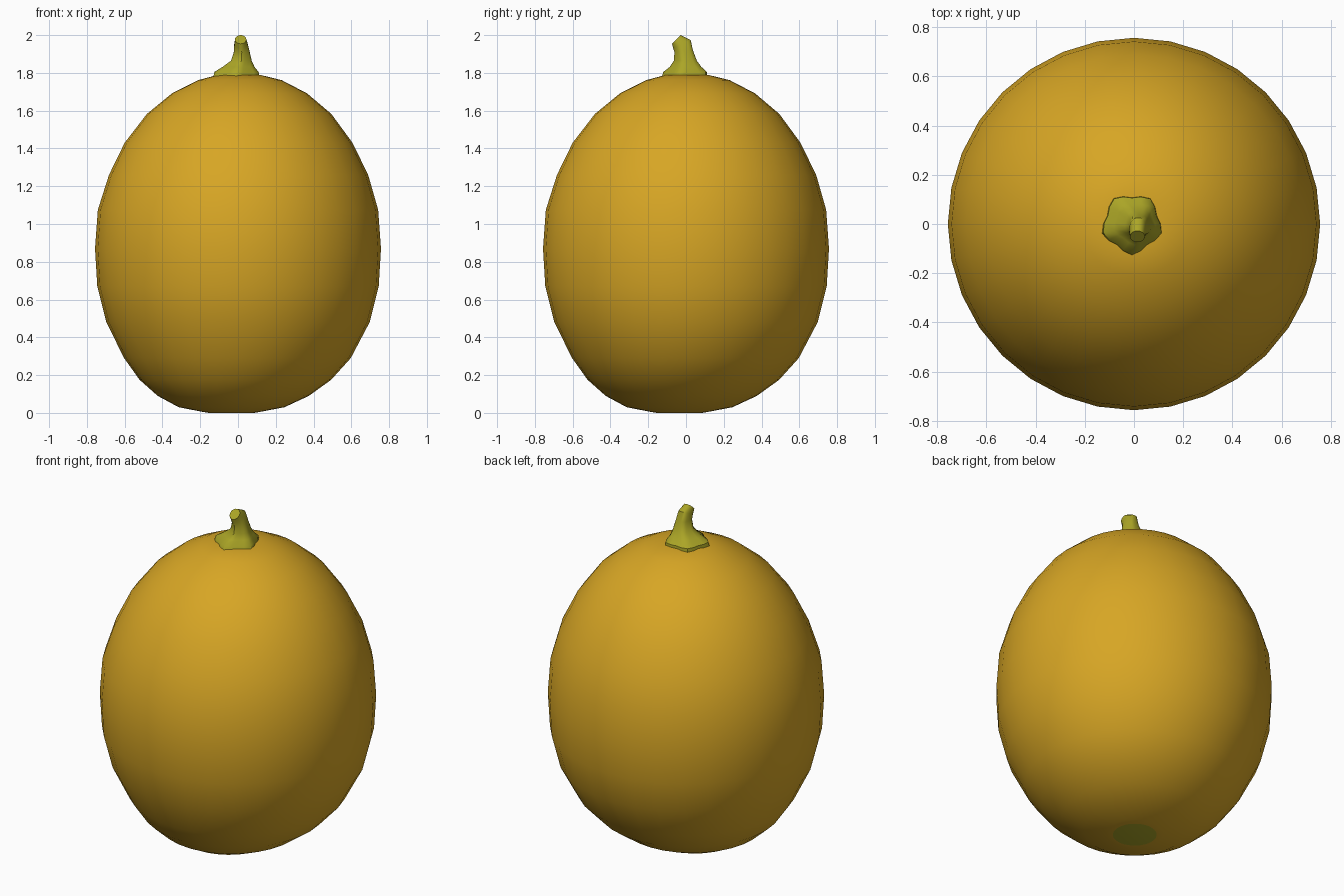
import bpy, bmesh, math

if "Cube" in bpy.data.objects:
    bpy.data.objects.remove(bpy.data.objects["Cube"])


def material(name, rgb):
    m = bpy.data.materials.new(name)
    m.diffuse_color = (*rgb, 1.0)
    m.use_nodes = True
    m.node_tree.nodes["Principled BSDF"].inputs["Base Color"].default_value = m.diffuse_color
    return m


rind = material("golden rind", (0.68, 0.38, 0.018))
green = material("olive green", (0.41, 0.38, 0.020))


def loft(name, rings, sides, mats, lobes=None, bottom_mat=0):
    """Skin rings of (z, cx, cy, rx, ry, slope, lobe amount) and cap both ends."""
    bm = bmesh.new()
    loops = []
    for z, cx, cy, rx, ry, slope, amount in rings:
        loop = []
        for i in range(sides):
            a = 2 * math.pi * i / sides
            k = 1 + amount * math.cos(5 * (a - math.radians(54)))
            y = ry * k * math.sin(a)
            loop.append(bm.verts.new((cx + rx * k * math.cos(a), cy + y, z + slope * y)))
        loops.append(loop)
    for lo, hi in zip(loops, loops[1:]):
        for i in range(sides):
            j = (i + 1) % sides
            bm.faces.new((lo[i], lo[j], hi[j], hi[i]))
    bottom = bm.faces.new(loops[0][::-1])
    bottom.material_index = bottom_mat
    bm.faces.new(loops[-1])
    mesh = bpy.data.meshes.new(name)
    bm.to_mesh(mesh)
    bm.free()
    for m in mats:
        mesh.materials.append(m)
    mesh.shade_smooth()
    mesh.set_sharp_from_angle(angle=math.radians(40))
    obj = bpy.data.objects.new(name, mesh)
    bpy.context.collection.objects.link(obj)
    return obj


# Fruit body: (height, radius, sideways shift), green scar on the underside
profile = [(0.0, 0.12, -0.035), (0.006, 0.155, -0.035), (0.03, 0.28, -0.034),
           (0.09, 0.40, -0.025), (0.175, 0.507, -0.014), (0.29, 0.60, -0.003),
           (0.48, 0.697, 0), (0.67, 0.745, 0), (0.87, 0.757, 0), (1.075, 0.742, 0),
           (1.26, 0.686, 0.003), (1.43, 0.603, 0.003), (1.583, 0.488, 0.006),
           (1.692, 0.357, 0.008), (1.762, 0.22, 0.01), (1.79, 0.11, 0.005),
           (1.785, 0.05, 0)]
loft("fruit_body", [(z, s, s, r, r, 0, 0) for z, r, s in profile],
     32, [rind, green], bottom_mat=1)

# Stem: five-lobed flared foot, bent forward, with a slanted cut tip
stem = [(1.772, -0.008, 0.0, 0.119, 0.119, 0, 0.09),
        (1.805, -0.008, 0.003, 0.113, 0.113, 0, 0.09),
        (1.832, 0.003, 0.003, 0.082, 0.082, 0, 0.08),
        (1.865, 0.018, 0.000, 0.054, 0.060, 0, 0.06),
        (1.915, 0.020, -0.010, 0.041, 0.049, 0.1, 0.05),
        (1.952, 0.016, -0.020, 0.036, 0.046, 0.5, 0.03),
        (1.977, 0.014, -0.051, 0.030, 0.023, 1.0, 0.0)]
loft("stem", stem, 20, [green])
